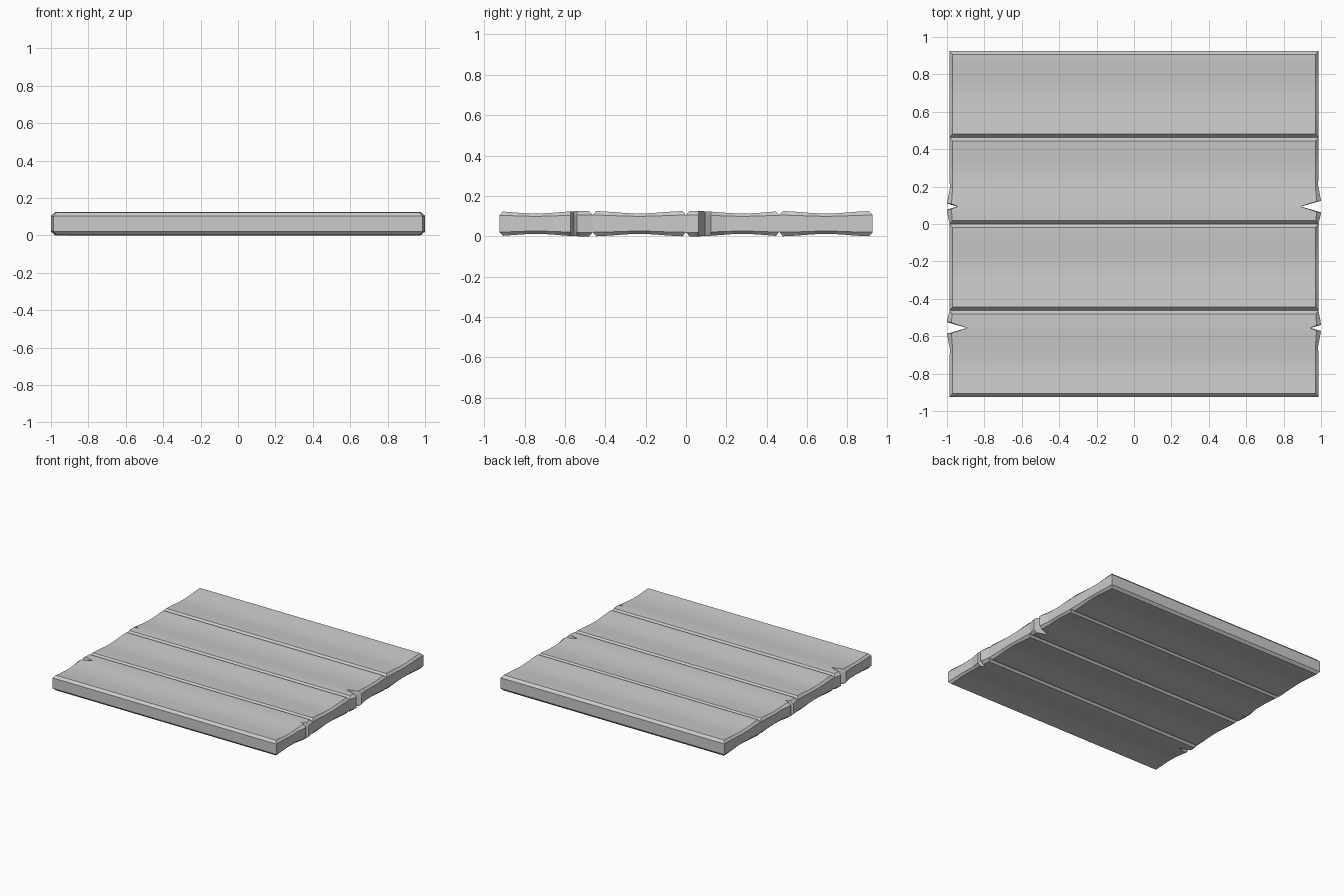
import bpy, bmesh, math

if "Cube" in bpy.data.objects:
    bpy.data.objects.remove(bpy.data.objects["Cube"])

H = 0.125       # board thickness
W = 0.4625      # board width
C = 0.02        # edge chamfer
END = 0.986     # half length of a board


def interp(points, y):
    """Piecewise linear lookup in a list of (y, value)."""
    if y <= points[0][0]:
        return points[0][1]
    for (a, va), (b, vb) in zip(points, points[1:]):
        if y <= b:
            return va + (vb - va) * (y - a) / (b - a)
    return points[-1][1]


def end_profiles(notch_y, half, depth):
    """Outer and chamfer-inset end outlines with a split cut into the end."""
    lo, hi = notch_y - half, notch_y + half
    outer = [(-W / 2, END), (lo - 0.08, 0.988), (lo, 1.0), (notch_y, 1 - depth),
             (hi, 1.0), (hi + 0.08, 0.985), (W / 2, END)]
    inner = [(-W / 2, 0.97), (lo - 0.08, 0.97), (lo + 0.1 * half, 0.976),
             (notch_y, 1 - depth - 0.002),
             (hi - 0.1 * half, 0.976), (hi + 0.08, 0.97), (W / 2, 0.97)]
    return outer, inner


def board(name, y_mid, flip=False, notched=False):
    ys = {round(-W / 2 + W * i / 10, 4) for i in range(11)}
    plain = ([(-W / 2, END), (W / 2, END)], [(-W / 2, 0.97), (W / 2, 0.97)])
    right, left, low = plain, plain, 0.0
    if notched:
        right = end_profiles(-0.138, 0.031, 0.107)
        left = end_profiles(-0.138, 0.016, 0.055)
        low = 0.05
        for prof in right + left:
            ys |= {round(p[0], 4) for p in prof if abs(p[0]) < W / 2 - C}
    bm = bmesh.new()
    rings = []
    for y in sorted(ys):
        # inset points stop short of the long edges to form the side chamfer
        yi = max(-W / 2 + 0.018, min(W / 2 - 0.018, y))
        t = (yi - low) / (W / 2)
        d = 0.006 * (1 + math.cos(math.pi * min(1, abs(t))))
        ro, ri = interp(right[0], y), interp(right[1], yi)
        lo, li = -interp(left[0], y), -interp(left[1], yi)
        pts = [(li, yi, H - d), (ri, yi, H - d), (ro, y, H - C - d * 0.5),
               (ro, y, C + d * 0.5), (ri, yi, d), (li, yi, d),
               (lo, y, C + d * 0.5), (lo, y, H - C - d * 0.5)]
        rings.append([bm.verts.new(p) for p in pts])
    for a, b in zip(rings, rings[1:]):
        for i in range(8):
            j = (i + 1) % 8
            bm.faces.new((a[i], a[j], b[j], b[i]))
    # long sides: chamfer, wall, chamfer
    for r in (rings[0], rings[-1]):
        for q in ((0, 1, 2, 7), (7, 2, 3, 6), (6, 3, 4, 5)):
            bm.faces.new([r[k] for k in q])
    bmesh.ops.recalc_face_normals(bm, faces=bm.faces)
    mesh = bpy.data.meshes.new(name)
    bm.to_mesh(mesh)
    bm.free()
    ob = bpy.data.objects.new(name, mesh)
    ob.location.y = y_mid
    ob.rotation_euler.z = math.pi if flip else 0
    bpy.context.collection.objects.link(ob)


# Four boards side by side, every other one split at its ends
board("split_board_front", -1.5 * W, flip=True, notched=True)
board("plain_board_front", -0.5 * W)
board("split_board_back", 0.5 * W, notched=True)
board("plain_board_back", 1.5 * W)
